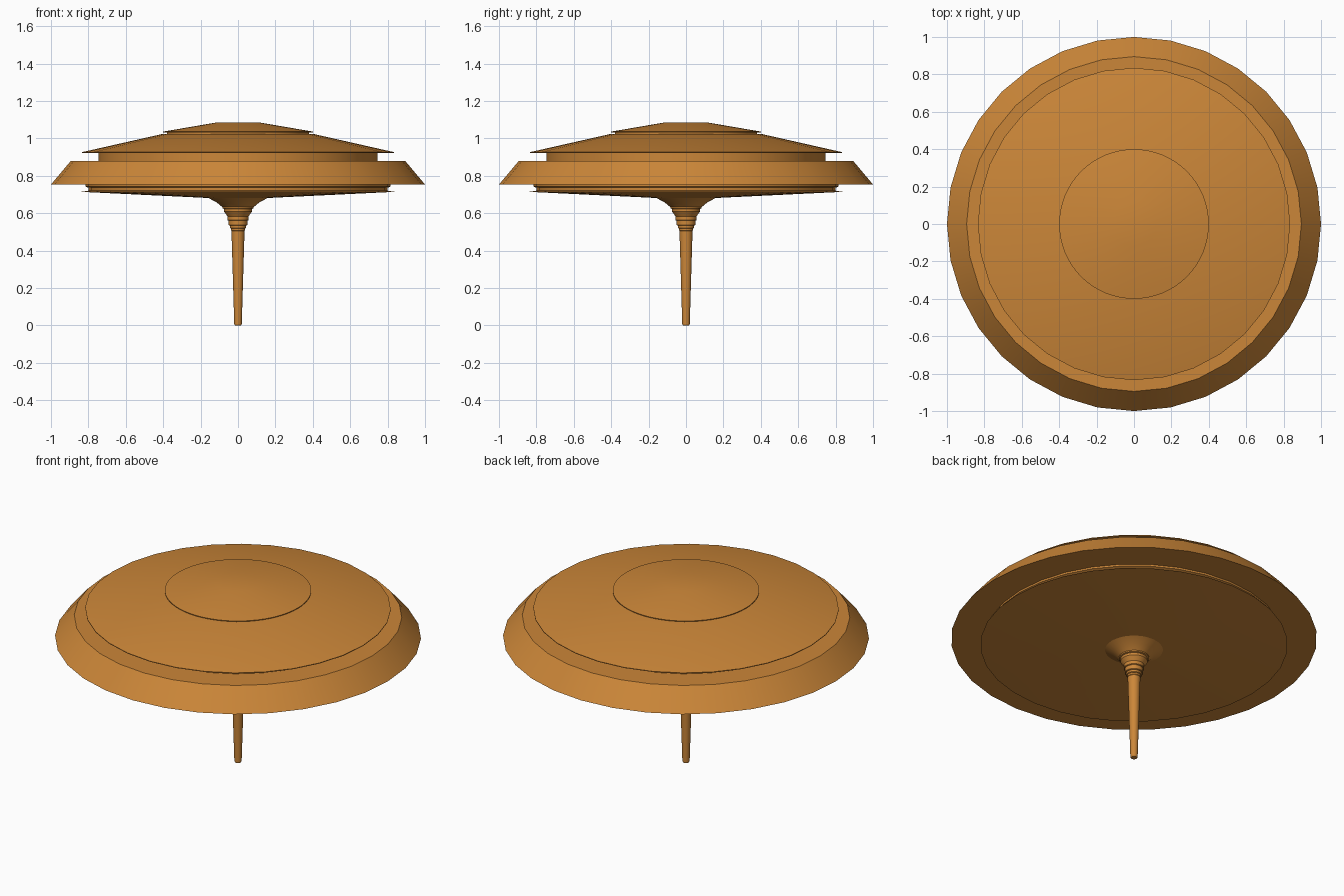
import bpy, bmesh, math

cube = bpy.data.objects.get("Cube")
if cube:
    bpy.data.objects.remove(cube, do_unlink=True)

# Single warm wood colour
wood = bpy.data.materials.new("warm_orange_wood")
wood.use_nodes = True
colour = (0.60, 0.24, 0.04, 1)
wood.diffuse_color = colour
wood.node_tree.nodes["Principled BSDF"].inputs["Base Color"].default_value = colour


def lathe(name, profile, segments=32):
    """Turn a (radius, height) profile around the z axis and close its ends."""
    bm = bmesh.new()
    points = [(0, profile[0][1])] + profile + [(0, profile[-1][1])]
    verts = [bm.verts.new((r, 0, z)) for r, z in points]
    edges = [bm.edges.new(pair) for pair in zip(verts, verts[1:])]
    bmesh.ops.spin(bm, geom=verts + edges, cent=(0, 0, 0), axis=(0, 0, 1),
                   angle=math.tau, steps=segments)
    bmesh.ops.remove_doubles(bm, verts=bm.verts, dist=0.0001)
    bmesh.ops.recalc_face_normals(bm, faces=bm.faces)
    mesh = bpy.data.meshes.new(name)
    bm.to_mesh(mesh)
    bm.free()
    mesh.materials.append(wood)
    obj = bpy.data.objects.new(name, mesh)
    bpy.context.collection.objects.link(obj)
    bpy.ops.object.select_all(action="DESELECT")
    obj.select_set(True)
    bpy.context.view_layer.objects.active = obj
    bpy.ops.object.shade_smooth_by_angle(angle=math.radians(20))
    return obj


# Tapered spindle with a softened tip
lathe("spindle", [(0.016, 0), (0.02, 0.006), (0.035, 0.505)])

# Stacked collars, each (radius, bottom, top)
for i, (r, low, high) in enumerate([(0.037, 0.505, 0.518), (0.043, 0.518, 0.533),
                                    (0.05, 0.533, 0.56), (0.056, 0.56, 0.585)]):
    lathe(f"collar_{i + 1}", [(r - 0.003, low), (r, low + 0.003), (r, high)])

# Flared neck below the dish
lathe("flared_neck", [(0.056, 0.583), (0.074, 0.608), (0.074, 0.622), (0.083, 0.625),
                      (0.083, 0.632), (0.115, 0.658), (0.158, 0.681)])

# Shallow underside dish and its recessed joint
lathe("lower_dish", [(0.158, 0.681), (0.84, 0.714), (0.80, 0.72),
                     (0.80, 0.736), (0.815, 0.742), (0.815, 0.753)])

# Wide sloping rim
lathe("outer_rim", [(1.0, 0.753), (0.895, 0.878)])

# Recessed band between rim and dome
lathe("recessed_band", [(0.745, 0.876), (0.745, 0.926)])

# Conical upper dome with a thin overhanging lip
lathe("upper_dome", [(0.835, 0.922), (0.835, 0.926), (0.41, 1.022)])

# Cap raised over a narrow groove
lathe("cap_groove", [(0.38, 1.02), (0.38, 1.034)])
lathe("top_cap", [(0.40, 1.032), (0.40, 1.036), (0.12, 1.084)], 64)
